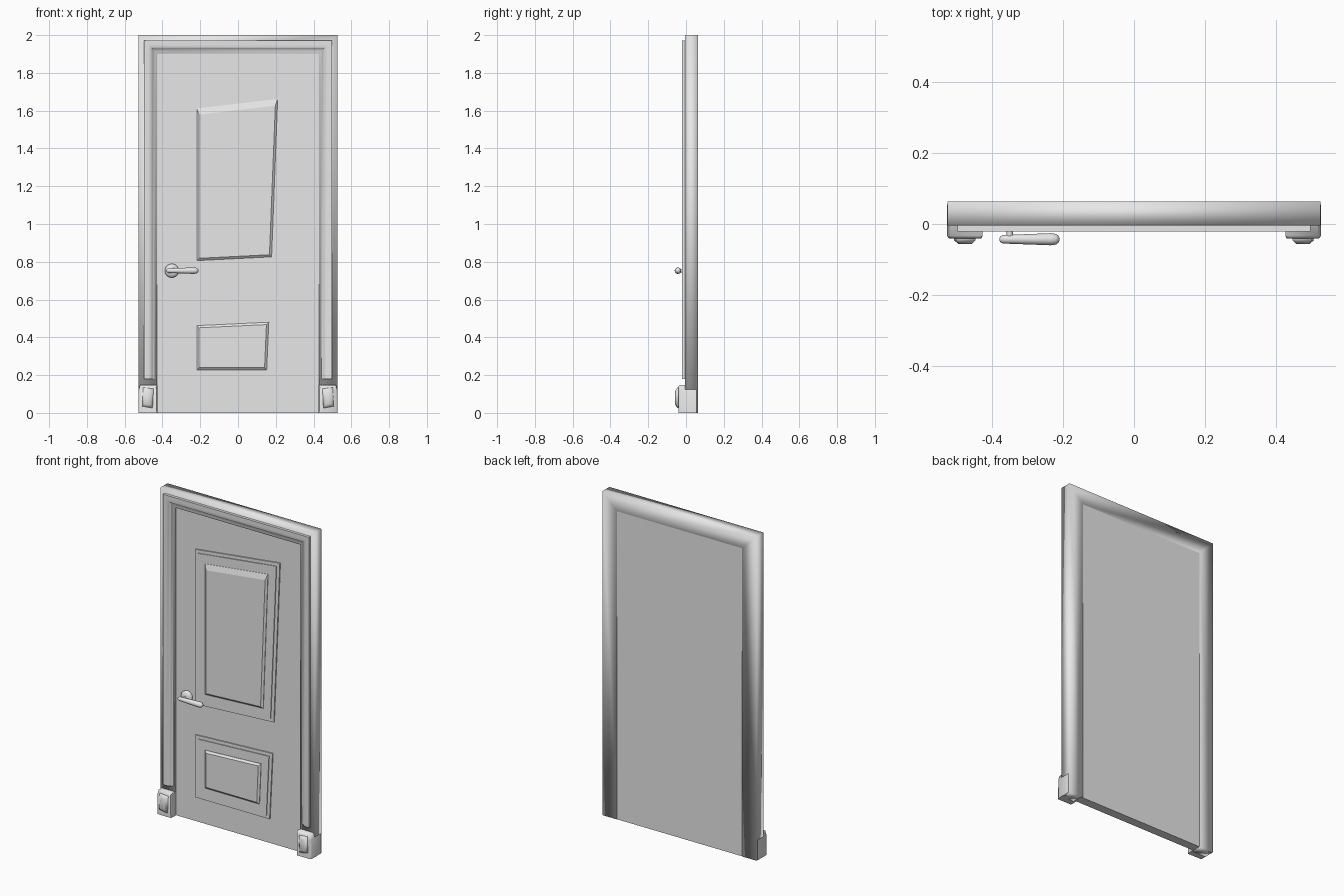
import bpy
import bmesh
import math
from mathutils import Vector

cube = bpy.data.objects.get("Cube")
if cube:
    bpy.data.objects.remove(cube, do_unlink=True)

HALF = 0.526     # half width of the frame
TOP = 2.0

paint = bpy.data.materials.new("light grey")
paint.use_nodes = True
GREY = (0.8, 0.8, 0.8, 1.0)
paint.diffuse_color = GREY
for node in paint.node_tree.nodes:
    if node.type == 'BSDF_PRINCIPLED':
        node.inputs["Base Color"].default_value = GREY


def finish(name, bm, smooth=None):
    """Turn a bmesh into an object; smooth is None, 'all' or an angle in degrees."""
    bmesh.ops.recalc_face_normals(bm, faces=bm.faces[:])
    mesh = bpy.data.meshes.new(name)
    bm.to_mesh(mesh)
    bm.free()
    mesh.materials.append(paint)
    obj = bpy.data.objects.new(name, mesh)
    bpy.context.scene.collection.objects.link(obj)
    bpy.ops.object.select_all(action='DESELECT')
    bpy.context.view_layer.objects.active = obj
    obj.select_set(True)
    if smooth == 'all':
        bpy.ops.object.shade_smooth()
    elif smooth:
        bpy.ops.object.shade_smooth_by_angle(angle=math.radians(smooth))
    return obj


def loft(bm, rings):
    """Skin matching rings of points and cap both ends."""
    loops = [[bm.verts.new(p) for p in ring] for ring in rings]
    n = len(loops[0])
    for a, b in zip(loops, loops[1:]):
        for i in range(n):
            j = (i + 1) % n
            bm.faces.new((a[i], a[j], b[j], b[i]))
    bm.faces.new(loops[0])
    bm.faces.new(loops[-1])


def surround(name, profile, z0, smooth):
    """Sweep (inset, y) points up, across and down the doorway with mitred corners."""
    bm = bmesh.new()
    loft(bm, [
        [(-HALF + u, y, z0) for u, y in profile],
        [(-HALF + u, y, TOP - u) for u, y in profile],
        [(HALF - u, y, TOP - u) for u, y in profile],
        [(HALF - u, y, z0) for u, y in profile],
    ])
    return finish(name, bm, smooth)


def inset_quad(quad, d):
    """Move each side of an (x, z) quad inward by d; corners run clockwise from top left."""
    pts = [Vector(p) for p in quad]
    out = []
    for i, p in enumerate(pts):
        e1 = (p - pts[i - 1]).normalized()
        e2 = (pts[(i + 1) % 4] - p).normalized()
        n1, n2 = Vector((e1.y, -e1.x)), Vector((e2.y, -e2.x))
        out.append(p + (n1 + n2) * (d / (1 + n1.dot(n2))))
    return out


def ring(quad, y):
    return [(p[0], y, p[1]) for p in quad]


# Door slab
DOOR_Y = 0.006
bm = bmesh.new()
slab = [(-0.44, 1.91), (0.44, 1.91), (0.44, 0.0), (-0.44, 0.0)]
loft(bm, [ring(slab, 0.061), ring(slab, DOOR_Y)])
finish("door_slab", bm)

# Frame body and the moulding on its front
surround("frame_body", [(0, -0.004), (0, 0.063), (0.098, 0.063), (0.098, -0.004)], 0.0, 'all')
surround("frame_moulding",
         [(0.028, 0.01), (0.028, -0.021), (0.052, -0.021), (0.064, -0.018),
          (0.073, -0.010), (0.076, -0.006), (0.099, -0.001), (0.099, 0.01)], 0.18, 50)


# Crooked door panels: stepped surround with a bevelled raised field
def door_panel(name, outer, field, bevel):
    inner = inset_quad(outer, 0.02)
    bm = bmesh.new()
    loft(bm, [ring(outer, DOOR_Y + 0.002), ring(outer, DOOR_Y - 0.007),
              ring(inner, DOOR_Y - 0.007), ring(inner, DOOR_Y - 0.012)])
    finish(name + "_surround", bm)
    face = inset_quad(field, 0.012)
    for i in (0, 1):
        face[i].y -= bevel
    bm = bmesh.new()
    loft(bm, [ring(field, DOOR_Y - 0.010), ring(field, DOOR_Y - 0.014), ring(face, DOOR_Y - 0.024)])
    finish(name + "_field", bm)


door_panel("upper_panel",
           [(-0.29, 1.68), (0.286, 1.748), (0.245, 0.755), (-0.29, 0.725)],
           [(-0.218, 1.612), (0.21, 1.662), (0.178, 0.826), (-0.218, 0.806)], 0.022)
door_panel("lower_panel",
           [(-0.29, 0.535), (0.236, 0.56), (0.216, 0.15), (-0.29, 0.15)],
           [(-0.218, 0.462), (0.163, 0.48), (0.152, 0.228), (-0.218, 0.228)], 0.0)

# Plinth blocks at the foot of each jamb, each with a tapered plate
for side, label in ((-1, "right"), (1, "left")):
    bm = bmesh.new()
    base = [(0.427, 0.148), (0.518, 0.148), (0.527, 0.120), (0.527, 0.0), (0.427, 0.0)]
    front = [(0.433, 0.138), (0.510, 0.138), (0.518, 0.116), (0.521, 0.0), (0.430, 0.0)]
    loft(bm, [[(side * x, y, z) for x, z in pts]
              for pts, y in ((base, 0.055), (base, -0.033), (front, -0.041))])
    finish(label + "_plinth", bm, 60)

    bm = bmesh.new()
    plate = [(0.447, 0.128), (0.502, 0.134), (0.507, 0.035), (0.452, 0.025)]
    top = [(0.458, 0.112), (0.490, 0.116), (0.494, 0.050), (0.462, 0.044)]
    loft(bm, [[(side * x, y, z) for x, z in pts]
              for pts, y in ((plate, -0.036), (plate, -0.046), (top, -0.057))])
    finish(label + "_plinth_plate", bm, 60)


# Round parts of the handle, lofted from circles of (distance, radius)
def turned(name, origin, axis, stations, flat=1.0, sides=20):
    bm = bmesh.new()
    rings = []
    for t, r in stations:
        circle = []
        for i in range(sides):
            a = 2 * math.pi * i / sides
            c, s = r * math.cos(a), r * math.sin(a)
            off = (t, c, s * flat) if axis == 'X' else (c, t, s)
            circle.append(Vector(origin) + Vector(off))
        rings.append(circle)
    loft(bm, rings)
    return finish(name, bm, 50)


HX, HZ = -0.35, 0.753
turned("handle_rose", (HX, DOOR_Y, HZ), 'Y',
       [(0.003, 0.037), (-0.010, 0.037), (-0.017, 0.031), (-0.022, 0.020), (-0.024, 0.008)])
turned("handle_stem", (HX, DOOR_Y, HZ), 'Y', [(0, 0.009), (-0.048, 0.009)])
turned("handle_lever", (0, -0.043, HZ), 'X',
       [(-0.379, 0.004), (-0.376, 0.009), (-0.368, 0.012), (-0.30, 0.0145),
        (-0.235, 0.017), (-0.220, 0.015), (-0.213, 0.010), (-0.210, 0.004)])
